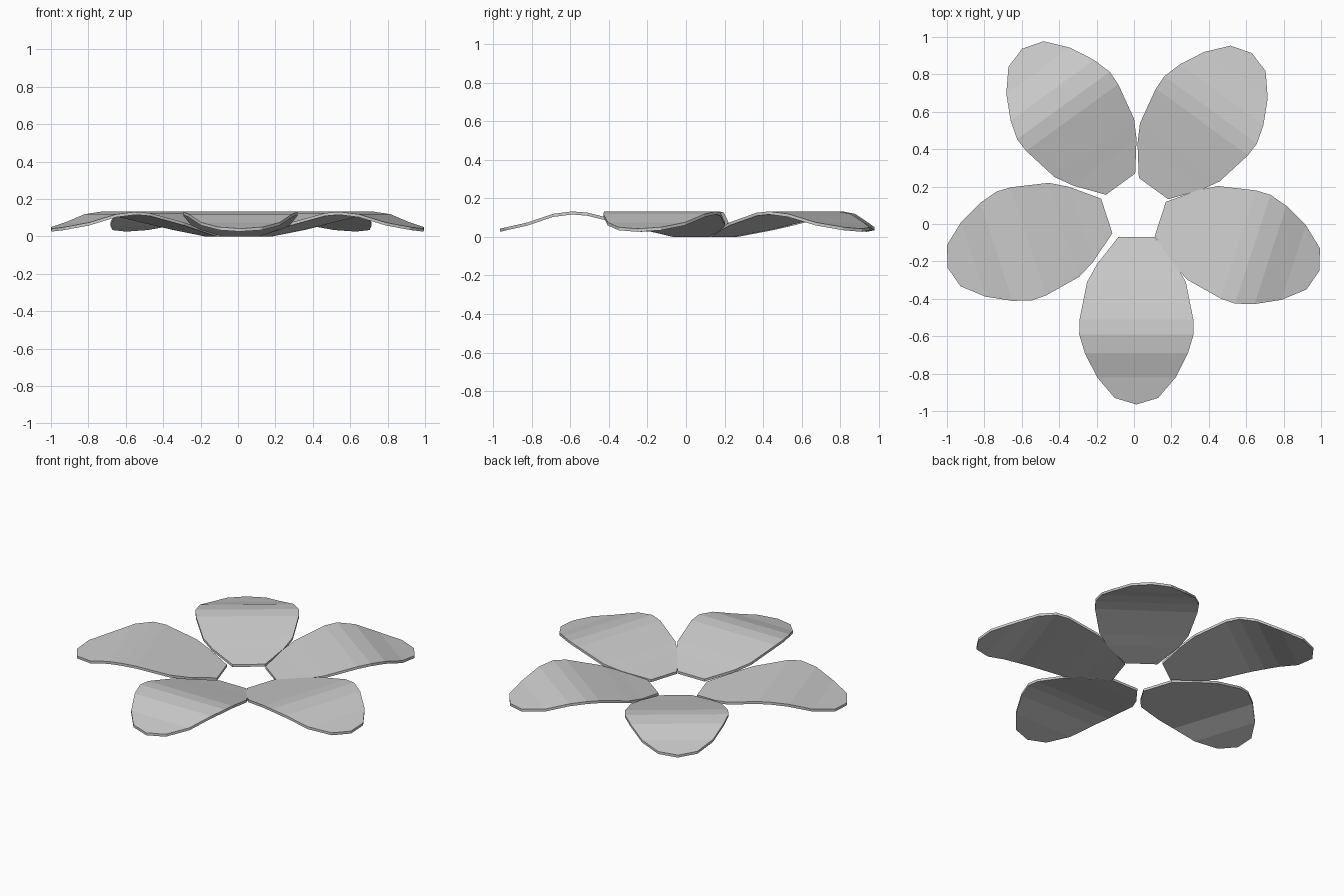
import bpy, bmesh, math

if "Cube" in bpy.data.objects:
    bpy.data.objects.remove(bpy.data.objects["Cube"])

# Petal stations: distance from flower centre, half width, top height
STATIONS = [
    (0.150, 0.097, 0.017),
    (0.295, 0.211, 0.052),
    (0.390, 0.264, 0.077),
    (0.590, 0.304, 0.126),
    (0.670, 0.306, 0.133),
    (0.770, 0.276, 0.120),
    (0.900, 0.210, 0.076),
    (1.010, 0.116, 0.051),
]
TIP = (1.045, 0.043)
THICKNESS = 0.016
CENTRE_Y = 0.08
# Small sideways offset of each petal, counter-clockwise from the front
OFFSETS = [0.013, -0.008, -0.02, -0.02, -0.01]


def make_petal(name, angle, offset):
    bm = bmesh.new()
    c, s = math.cos(angle), math.sin(angle)

    def vert(lat, r, z):
        x, y = lat + offset, -r
        return bm.verts.new((x * c - y * s, x * s + y * c + CENTRE_Y, z))

    def sheet(drop):
        left = [vert(-w, r, z - drop) for r, w, z in STATIONS]
        right = [vert(w, r, z - drop) for r, w, z in STATIONS]
        tip = vert(0, TIP[0], TIP[1] - drop)
        for i in range(len(STATIONS) - 1):
            bm.faces.new((left[i], left[i + 1], right[i + 1], right[i]))
        bm.faces.new((left[-1], tip, right[-1]))
        return left + [tip] + right[::-1]

    # Folded upper and lower sheets joined by a thin rim
    top, bottom = sheet(0), sheet(THICKNESS)
    n = len(top)
    for i in range(n):
        j = (i + 1) % n
        bm.faces.new((top[i], top[j], bottom[j], bottom[i]))
    for v in bottom:
        v.co.z = max(v.co.z, 0)
    low = min(v.co.z for v in bm.verts)
    for v in bm.verts:
        v.co.z -= low
    bmesh.ops.recalc_face_normals(bm, faces=bm.faces)
    mesh = bpy.data.meshes.new(name)
    bm.to_mesh(mesh)
    bm.free()
    bpy.context.collection.objects.link(bpy.data.objects.new(name, mesh))


# Five petals around an open centre
for k, off in enumerate(OFFSETS):
    make_petal(f"petal_{k + 1}", k * math.tau / 5, off)
